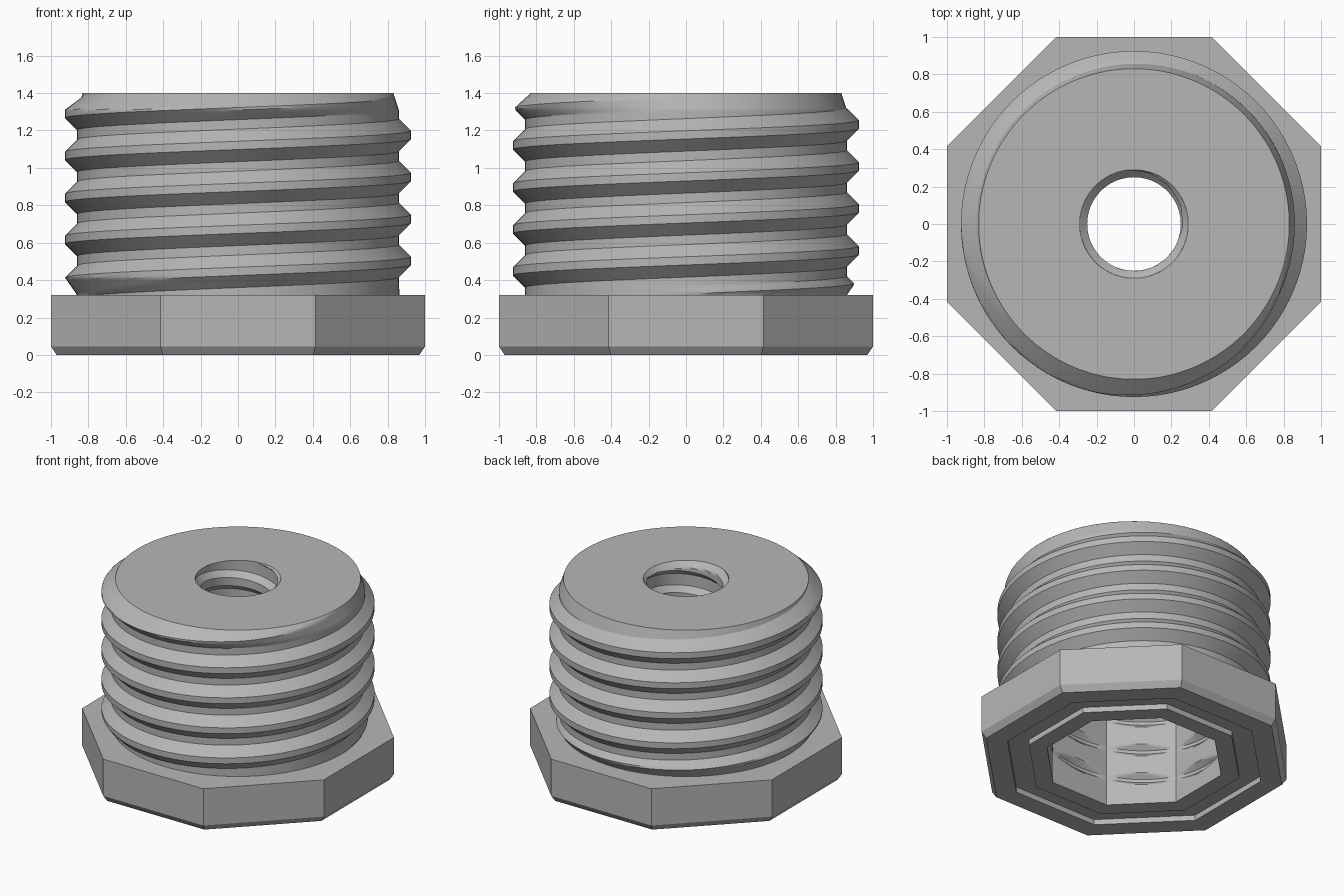
import bpy, bmesh
from math import pi, cos, tau, floor

cube = bpy.data.objects.get("Cube")
if cube:
    bpy.data.objects.remove(cube)

GREY = (0.47, 0.47, 0.47, 1)
mat = bpy.data.materials.new("plain grey")
mat.use_nodes = True
mat.diffuse_color = GREY
mat.node_tree.nodes["Principled BSDF"].inputs["Base Color"].default_value = GREY

PITCH = 0.2245      # rise of the thread per turn
START = 0.952       # height of one crest at angle zero
SEGS = 96
TOP, HEAD = 1.4, 0.32
CEILING, SOCKET = 1.1, 0.57


def clamp(v, low=0.0, high=1.0):
    return max(low, min(high, v))


def finish(name, bm):
    bmesh.ops.remove_doubles(bm, verts=bm.verts, dist=1e-5)
    mesh = bpy.data.meshes.new(name)
    bm.to_mesh(mesh)
    bm.free()
    obj = bpy.data.objects.new(name, mesh)
    bpy.context.collection.objects.link(obj)
    mesh.materials.append(mat)
    bpy.ops.object.select_all(action='DESELECT')
    obj.select_set(True)
    bpy.context.view_layer.objects.active = obj
    bpy.ops.object.shade_smooth_by_angle(angle=pi / 7)
    return obj


def skin(name, rows, flip=False):
    """Join rows of points (radius, angle, height) with quads."""
    from mathutils import Matrix, Vector
    bm = bmesh.new()
    grid = [[bm.verts.new(Matrix.Rotation(a, 3, 'Z') @ Vector((r, 0, z)))
             for r, a, z in row] for row in rows]
    for low, high in zip(grid, grid[1:]):
        for i in range(len(low) - 1):
            quad = [low[i], low[i + 1], high[i + 1], high[i]]
            bm.faces.new(quad[::-1] if flip else quad)
    return finish(name, bm)


def lathe(name, profile, segs):
    """Turn a profile of (distance to flat, height); few sides give a prism."""
    grow = 1 / cos(pi / segs)
    turns = [(i + 0.5) * tau / segs for i in range(segs + 1)]
    return skin(name, [[(r * grow, a, z) for a in turns] for r, z in profile])


def crest(a, z):
    """Distance to, and height of, the nearest thread crest."""
    base = START + PITCH * a / tau
    mid = base + PITCH * floor((z - base) / PITCH + 0.5)
    return abs(z - mid), mid


def ridge(d, depth, flat):
    return clamp(depth + flat - d, 0, depth)


def threaded(name, radius, depth, flat, z0, z1, flip=False):
    """Helical skin with rows following the edges of the thread."""
    edge = flat + depth
    half = [flat * i / 2 for i in range(3)]
    half += [flat + depth * i / 5 for i in range(1, 6)]
    half += [edge + (PITCH / 2 - edge) * i / 3 for i in range(1, 4)]
    offsets = [-h for h in half[:0:-1]] + half[:-1]
    rows = []
    for turn in range(-6, 4):
        for off in offsets:
            row = []
            for i in range(SEGS + 1):
                a = i * tau / SEGS
                z = clamp(START + PITCH * (turn + a / tau) + off, z0, z1)
                row.append((radius(a, z), a, z))
            rows.append(row)
    return skin(name, rows, flip)


# Outer thread, running out at both ends
def outer_radius(a, z):
    d, mid = crest(a, z)
    fade = clamp((TOP - mid) / 0.05) * clamp((mid - 0.27) / 0.05)
    core = min(0.86, 0.83 + (TOP - z) / 3)
    limit = min(0.83 + (TOP - z) * 1.1, 0.86 + max(0, z - HEAD) * 0.7)
    return min(core + fade * ridge(d, 0.065, 0.022), limit)


# Octagonal socket cut by a shallow helical groove
def socket_radius(a, z):
    step = tau / 8
    flat_wall = SOCKET / cos((a + step / 2) % step - step / 2)
    d, mid = crest(a, z)
    groove = min(ridge(d, 0.035, 0.012), max(0, z - 0.12), max(0, CEILING - z))
    return max(flat_wall, SOCKET + groove)


# Small threaded hole through the top
def hole_radius(a, z):
    d, mid = crest(a, z)
    return max(0.29 - ridge(d, 0.04, 0.03), 0.29 - (TOP - z))


threaded("threaded_body", outer_radius, 0.065, 0.022, HEAD - 0.02, TOP)
threaded("socket_wall", socket_radius, 0.035, 0.012, 0, CEILING, True)
threaded("hole_wall", hole_radius, 0.04, 0.03, CEILING, TOP, True)
lathe("top_face", [(0.83, TOP), (0.29, TOP)], SEGS)
lathe("socket_ceiling", [(0.25, CEILING), (0.63, CEILING)], SEGS)

# Octagonal head with a groove around the socket and a chamfered lower edge
lathe("octagonal_head", [
    (SOCKET, 0), (0.69, 0), (0.69, 0.04), (0.83, 0.04), (0.83, 0),
    (0.97, 0), (1, 0.045), (1, HEAD), (0.75, HEAD)], 8)
